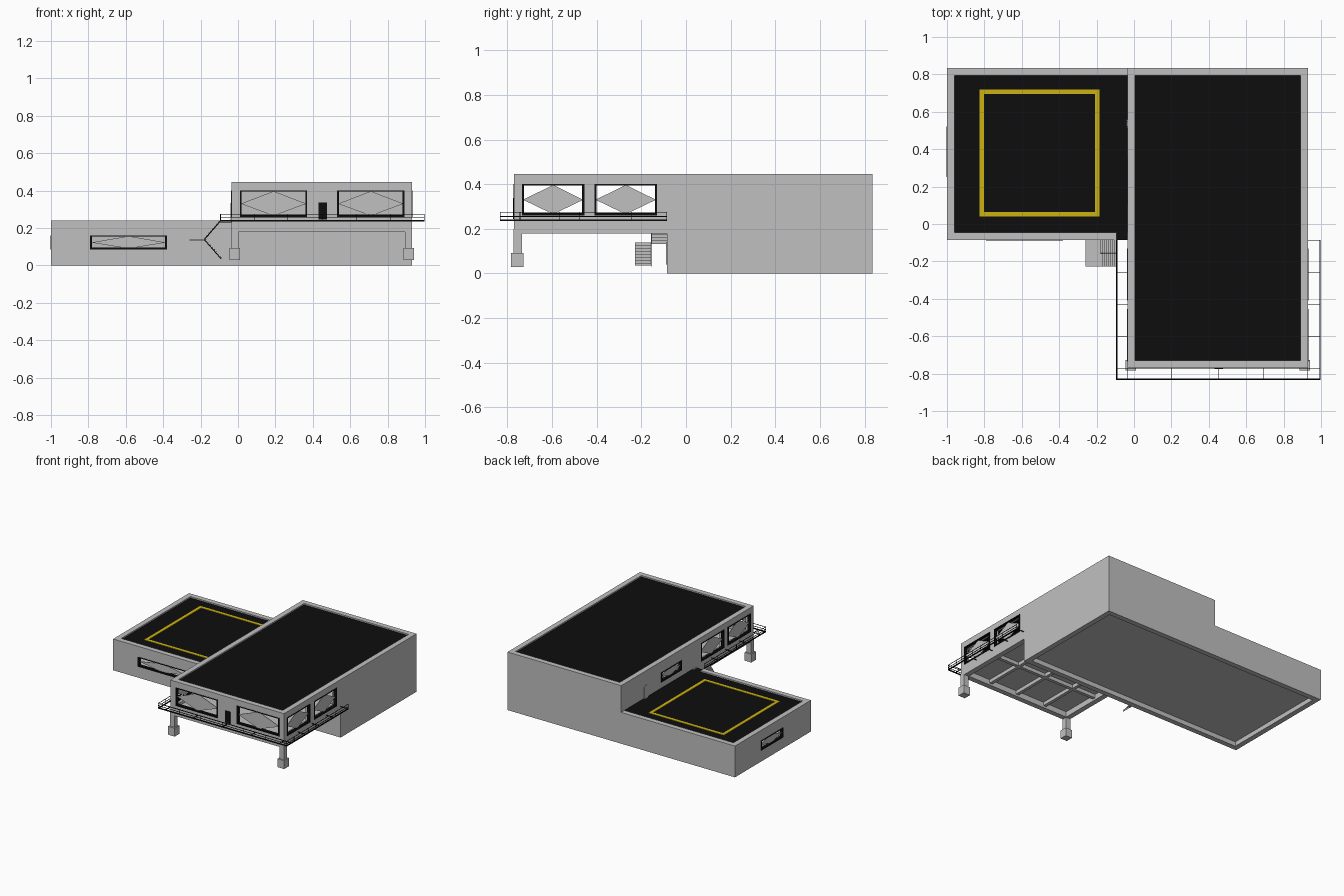
import bpy, bmesh
from mathutils import Vector

if "Cube" in bpy.data.objects:
    bpy.data.objects.remove(bpy.data.objects["Cube"])


def material(name, rgb):
    m = bpy.data.materials.new(name)
    m.diffuse_color = (*rgb, 1)
    m.use_nodes = True
    m.node_tree.nodes["Principled BSDF"].inputs["Base Color"].default_value = m.diffuse_color
    return m


GREY = material("concrete grey", (0.53, 0.53, 0.53))
BLACK = material("roof black", (0.004, 0.004, 0.004))
YELLOW = material("marking yellow", (0.60, 0.45, 0.005))


def finish(name, bm, mat):
    bmesh.ops.recalc_face_normals(bm, faces=bm.faces)
    me = bpy.data.meshes.new(name)
    bm.to_mesh(me)
    bm.free()
    me.materials.append(mat)
    ob = bpy.data.objects.new(name, me)
    bpy.context.collection.objects.link(ob)
    return ob


def boxes(name, mat, *ranges):
    """Boxes given as (x0, x1, y0, y1, z0, z1), joined in one object."""
    bm = bmesh.new()
    for x0, x1, y0, y1, z0, z1 in ranges:
        vs = bmesh.ops.create_cube(bm, size=1)["verts"]
        for v in vs:
            v.co = Vector(((x0 + x1) / 2 + v.co.x * (x1 - x0),
                           (y0 + y1) / 2 + v.co.y * (y1 - y0),
                           (z0 + z1) / 2 + v.co.z * (z1 - z0)))
    return finish(name, bm, mat)


def cut(ob, *ranges):
    """Subtract boxes one by one."""
    for r in ranges:
        cutter = boxes("cutter", GREY, r)
        cutter.hide_render = True
        mod = ob.modifiers.new("cut", "BOOLEAN")
        mod.operation = "DIFFERENCE"
        mod.solver = "EXACT"
        mod.object = cutter
        bpy.context.view_layer.objects.active = ob
        bpy.ops.object.modifier_apply(modifier=mod.name)
        bpy.data.objects.remove(cutter)


def wall_box(axis, p0, p1, u0, u1, z0, z1):
    """Box range on a wall facing x or y; u runs along the wall."""
    if axis == "y":
        return (u0, u1, p0, p1, z0, z1)
    return (p0, p1, u0, u1, z0, z1)


def plate(name, mat, axis, p, outline, thick=0.006):
    """Thin prism on a wall from a (u, z) outline."""
    bm = bmesh.new()
    place = (lambda u, z: (u, p, z)) if axis == "y" else (lambda u, z: (p, u, z))
    face = bm.faces.new([bm.verts.new(place(u, z)) for u, z in outline])
    new = bmesh.ops.extrude_face_region(bm, geom=[face])["geom"]
    step = Vector((0, thick, 0)) if axis == "y" else Vector((thick, 0, 0))
    for v in new:
        if isinstance(v, bmesh.types.BMVert):
            v.co += step
    return finish(name, bm, mat)


# Wall shells
lower = boxes("lower_walls", GREY, (-1, 0.93, -0.085, 0.835, 0, 0.24))
cut(lower, (-0.96, 0.89, -0.045, 0.795, -0.1, 0.5),
    (-0.093, -0.037, -0.2, 0.1, 0.226, 0.5))
upper = boxes("upper_walls", GREY, (-0.035, 0.93, -0.77, 0.835, 0.24, 0.445))
cut(upper, (0.005, 0.89, -0.73, 0.795, 0.1, 0.6))

# Windows: shell, wall axis, outer wall plane, inward sign, u0, u1, z0, z1
windows = [(lower, "y", -0.085, 1, -0.79, -0.38, 0.085, 0.16),
           (lower, "x", -1, 1, 0.25, 0.52, 0.085, 0.16),
           (upper, "x", -0.035, 1, 0.10, 0.35, 0.285, 0.36)]
for u0, u1 in ((0.01, 0.37), (0.53, 0.89)):
    windows.append((upper, "y", -0.77, 1, u0, u1, 0.26, 0.40))
for plane, sign in ((-0.035, 1), (0.93, -1)):
    for u0, u1 in ((-0.735, -0.455), (-0.41, -0.13)):
        windows.append((upper, "x", plane, sign, u0, u1, 0.26, 0.40))
for shell, axis, p, s, u0, u1, z0, z1 in windows:
    cut(shell, wall_box(axis, *sorted((p - s * 0.02, p + s * 0.038 + s * 0.01)), u0, u1, z0, z1))
    a, b = sorted((p - s * 0.003, p + s * 0.02))
    w = 0.01
    boxes("window_frame", BLACK,
          wall_box(axis, a, b, u0, u0 + w, z0, z1), wall_box(axis, a, b, u1 - w, u1, z0, z1),
          wall_box(axis, a, b, u0 + w, u1 - w, z0, z0 + w),
          wall_box(axis, a, b, u0 + w, u1 - w, z1 - w * 0.6, z1))
    um, zm = (u0 + u1) / 2, (z0 + z1) / 2
    plate("window_pane", GREY, axis, p + s * 0.008,
          [(u0 + 0.005, zm), (um, z0 + 0.005), (u1 - 0.005, zm), (um, z1 - 0.003)], s * 0.004)

# Floors and roofs
boxes("ground_floor", GREY, (-0.96, 0.89, -0.045, 0.795, 0.035, 0.045))
boxes("upper_floor", GREY, (0.0, 0.9, -0.74, 0.80, 0.222, 0.238))
boxes("lower_roof", BLACK, (-0.96, 0.0, -0.045, 0.795, 0.22, 0.23),
      (-0.093, -0.037, -0.085, -0.045, 0.225, 0.23))
boxes("upper_roof", BLACK, (0.005, 0.89, -0.73, 0.795, 0.425, 0.435))

# Landing pad marking
x0, x1, y0, y1, w, z0, z1 = -0.825, -0.185, 0.04, 0.72, 0.024, 0.229, 0.233
boxes("pad_marking", YELLOW,
      (x0, x1, y0, y0 + w, z0, z1), (x0, x1, y1 - w, y1, z0, z1),
      (x0, x0 + w, y0 + w, y1 - w, z0, z1), (x1 - w, x1, y0 + w, y1 - w, z0, z1))

# Beams below the overhang
beams = [(-0.035, 0.93, -0.77, -0.73, 0.18, 0.24),
         (-0.035, 0.005, -0.73, -0.085, 0.18, 0.24),
         (0.89, 0.93, -0.73, -0.085, 0.18, 0.24),
         (0.005, 0.89, -0.44, -0.415, 0.195, 0.225)]
beams += [(x - 0.012, x + 0.012, -0.73, -0.085, 0.195, 0.225) for x in (0.2, 0.45, 0.69)]
boxes("overhang_beams", GREY, *beams)

# Columns with wider feet
for x in (-0.017, 0.912):
    boxes("column", GREY, (x - 0.019, x + 0.019, -0.772, -0.734, 0.09, 0.20))
    boxes("column_foot", GREY, (x - 0.028, x + 0.028, -0.783, -0.727, 0.028, 0.092))


# Doors
def door_outline(u0, u1, z0, z1, c=0.012):
    return [(u0, z0), (u1, z0), (u1, z1 - c), (u1 - c, z1), (u0 + c, z1), (u0, z1 - c)]


plate("lower_door", GREY, "y", -0.085, door_outline(0.43, 0.475, 0.04, 0.14), -0.004)
plate("roof_door", GREY, "x", -0.035, door_outline(0.51, 0.56, 0.235, 0.335), -0.004)
plate("balcony_door", BLACK, "y", -0.77, door_outline(0.43, 0.475, 0.245, 0.337, 0.001), -0.004)

# Balcony frame: outer edge, inner edge and cross bars
L, R, F, B = -0.095, 0.997, -0.833, -0.085
frame = [(L, R, F, F + 0.006, 0.234, 0.242),
         (L, L + 0.006, F, B, 0.234, 0.242), (R - 0.006, R, F, B, 0.234, 0.242),
         (L, R, -0.773, -0.770, 0.236, 0.241),
         (R - 0.067, R, B - 0.003, B, 0.236, 0.241)]
frame += [(x - 0.0015, x + 0.0015, F, -0.77, 0.236, 0.241) for x in (-0.035, 0.2, 0.45, 0.69, 0.93)]
for y in (-0.26, -0.43, -0.60):
    frame.append((0.93, R, y - 0.0015, y + 0.0015, 0.236, 0.241))
    frame.append((L, -0.035, y - 0.0015, y + 0.0015, 0.236, 0.241))
boxes("balcony_frame", BLACK, *frame)

# Railing: two rails and posts on three sides
rails, t = [], 0.003
for z in (0.255, 0.274):
    rails += [(L, R, F, F + t, z - t / 2, z + t / 2),
              (L, L + t, F, B, z - t / 2, z + t / 2), (R - t, R, F, B, z - t / 2, z + t / 2)]
rails += [(x, x + t, F, F + t, 0.24, 0.275) for x in (L, 0.085, 0.265, 0.45, 0.63, 0.815, R - t)]
for y in (-0.745, -0.57, -0.48, -0.245, B - t):
    rails += [(x, x + t, y, y + t, 0.24, 0.275) for x in (L, R - t)]
boxes("balcony_railing", BLACK, *rails)

# Outside stairs: landing and two flights of thin steps
boxes("stair_landing", GREY, (-0.26, -0.18, -0.228, -0.085, 0.132, 0.138))
steps, n = [], 8
for y0, y1, x_low, z_low, x_high, z_high in (
        (-0.228, -0.157, -0.09, 0.035, -0.18, 0.138),
        (-0.155, -0.085, -0.18, 0.138, -0.095, 0.236)):
    dx, dz = (x_high - x_low) / n, (z_high - z_low) / n
    for i in range(n):
        xa, z = x_low + dx * i, z_low + dz * (i + 1)
        a, b = sorted((xa, xa + dx))
        steps.append((a, b, y0, y1, z - 0.003, z))
        steps.append((xa - 0.001, xa + 0.001, y0, y1, z - dz, z - 0.003))
boxes("stair_steps", GREY, *steps)
# Dark stringers beside the flights
for y, xa, za, xb, zb in ((-0.157, -0.09, 0.035, -0.18, 0.138), (-0.157, -0.18, 0.138, -0.095, 0.236)):
    plate("stair_stringer", BLACK, "y", y,
          [(xa, za - 0.004), (xa, za + 0.004), (xb, zb + 0.004), (xb, zb - 0.004)], 0.002)
